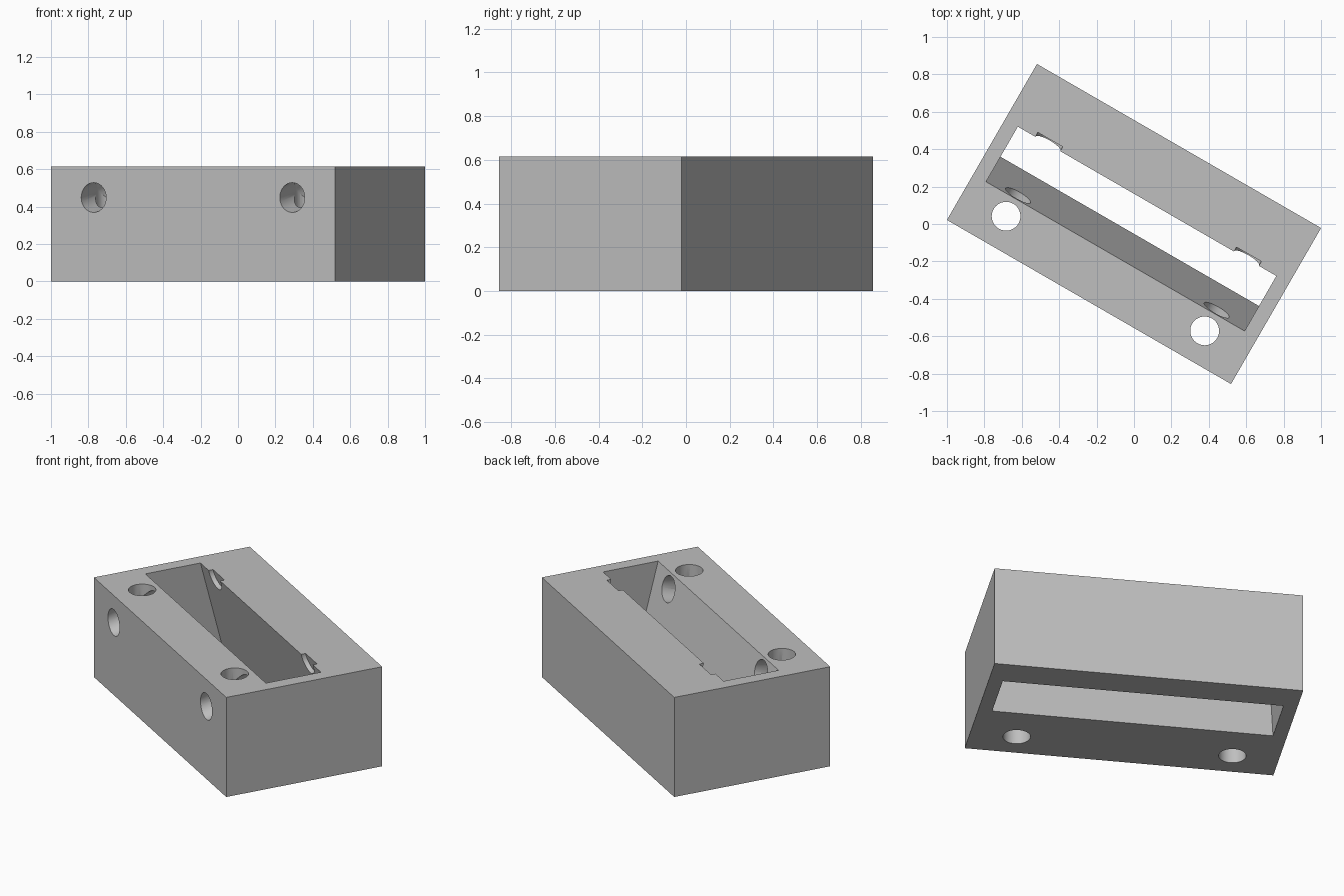
import bpy
import bmesh
from math import radians, sin, cos, tan
from mathutils import Matrix, Vector

default = bpy.data.objects.get("Cube")
if default:
    bpy.data.objects.remove(default, do_unlink=True)

LENGTH, WIDTH, HEIGHT = 1.754, 0.963, 0.615
TILT = radians(14.1)      # lean of the slot walls
HOLE_R, HOLE_X = 0.077, 0.613
TURN = Matrix.Rotation(radians(-30), 4, 'Z')

grey = bpy.data.materials.new("plain_grey")
grey.use_nodes = True
colour = (0.52, 0.52, 0.52, 1)
grey.diffuse_color = colour
grey.node_tree.nodes["Principled BSDF"].inputs["Base Color"].default_value = colour


def finish(name, bm):
    bmesh.ops.recalc_face_normals(bm, faces=bm.faces[:])
    mesh = bpy.data.meshes.new(name)
    bm.to_mesh(mesh)
    bm.free()
    mesh.materials.append(grey)
    obj = bpy.data.objects.new(name, mesh)
    bpy.context.collection.objects.link(obj)
    obj.matrix_world = TURN
    return obj


def prism(name, profile, half_length):
    """Extrude a (y, z) profile along x."""
    bm = bmesh.new()
    face = bm.faces.new([bm.verts.new((-half_length, y, z)) for y, z in profile])
    out = bmesh.ops.extrude_face_region(bm, geom=[face])
    moved = [v for v in out["geom"] if isinstance(v, bmesh.types.BMVert)]
    bmesh.ops.translate(bm, verts=moved, vec=(2 * half_length, 0, 0))
    return finish(name, bm)


def rod(name, start, end):
    """Cylinder between two points."""
    start, end = Vector(start), Vector(end)
    axis = end - start
    place = Matrix.Translation((start + end) / 2) @ axis.to_track_quat('Z', 'Y').to_matrix().to_4x4()
    bm = bmesh.new()
    bmesh.ops.create_cone(bm, cap_ends=True, segments=48, radius1=HOLE_R,
                          radius2=HOLE_R, depth=axis.length, matrix=place)
    return finish(name, bm)


# Solid block
w = WIDTH / 2
block = prism("block", [(-w, 0), (w, 0), (w, HEIGHT), (-w, HEIGHT)], LENGTH / 2)

# Leaning slot, open at top and bottom
def wall(y_top, z):
    return (y_top + (HEIGHT - z) * tan(TILT), z)

low, high = -0.1, HEIGHT + 0.1
front_y, back_y = -0.2, 0.14
cutters = [prism("slot_cutter", [wall(front_y, low), wall(back_y, low),
                                 wall(back_y, high), wall(front_y, high)], 0.798)]

# Upright holes, and leaning holes that end as shallow notches in the back wall
along = Vector((0, cos(TILT), sin(TILT)))
for side, x in (("right", -HOLE_X), ("left", HOLE_X)):
    cutters.append(rod(side + "_upright_cutter", (x, -0.306, low), (x, -0.306, high)))
    mouth = Vector((x, -w, 0.448))
    reach = (back_y + 0.027 + w) * cos(TILT) + (HEIGHT - mouth.z) * sin(TILT)
    cutters.append(rod(side + "_leaning_cutter", mouth - along * 0.15, mouth + along * reach))

for cutter in cutters:
    cutter.hide_render = True
    mod = block.modifiers.new(cutter.name, 'BOOLEAN')
    mod.operation = 'DIFFERENCE'
    mod.solver = 'EXACT'
    mod.object = cutter

# Apply the cuts and remove the cutters
bpy.context.view_layer.update()
graph = bpy.context.evaluated_depsgraph_get()
block_mesh = bpy.data.meshes.new_from_object(block.evaluated_get(graph))
block.modifiers.clear()
block.data = block_mesh
for cutter in cutters:
    bpy.data.objects.remove(cutter, do_unlink=True)

bpy.ops.object.select_all(action='DESELECT')
block.select_set(True)
bpy.context.view_layer.objects.active = block
bpy.ops.object.shade_smooth_by_angle(angle=radians(25))
